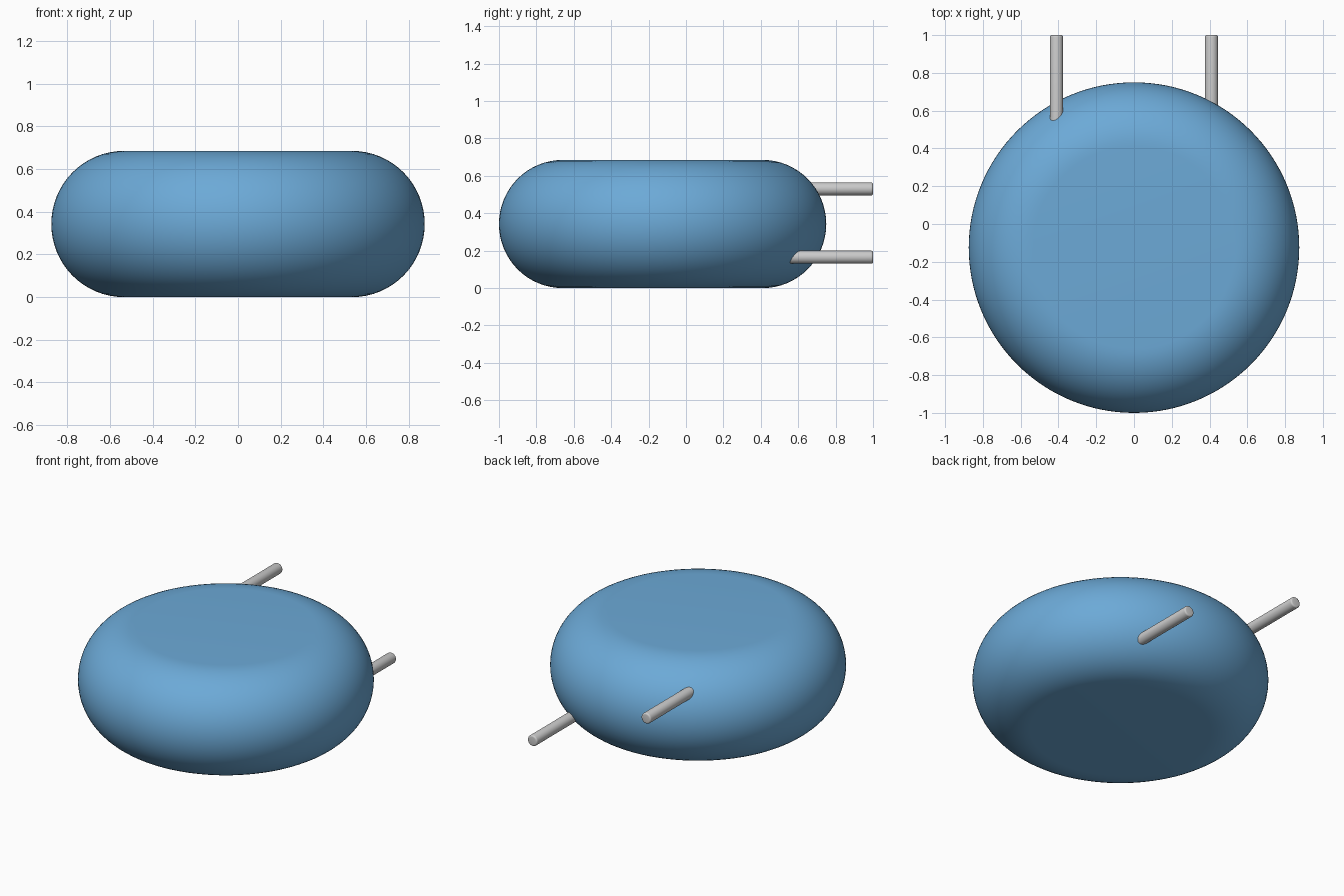
import bpy, bmesh, math
from mathutils import Vector, Matrix

if "Cube" in bpy.data.objects:
    bpy.data.objects.remove(bpy.data.objects["Cube"])

HEIGHT, FLAT_R, CENTER_Y = 0.685, 0.535, -0.125
EDGE_R = 0.34


def finish(bm, name, angle):
    mesh = bpy.data.meshes.new(name)
    bmesh.ops.recalc_face_normals(bm, faces=bm.faces)
    bm.to_mesh(mesh)
    bm.free()
    obj = bpy.data.objects.new(name, mesh)
    bpy.context.collection.objects.link(obj)
    bpy.ops.object.select_all(action='DESELECT')
    obj.select_set(True)
    bpy.context.view_layer.objects.active = obj
    bpy.ops.object.shade_smooth_by_angle(angle=math.radians(angle))
    return obj


def lathe(name, profile, matrix, steps, angle):
    """Spin an (r, z) profile round local z, then place it."""
    bm = bmesh.new()
    verts = [bm.verts.new((r, 0, z)) for r, z in profile]
    edges = [bm.edges.new(pair) for pair in zip(verts, verts[1:])]
    bmesh.ops.spin(bm, geom=verts + edges, cent=(0, 0, 0), axis=(0, 0, 1),
                   angle=math.tau, steps=steps)
    bmesh.ops.remove_doubles(bm, verts=bm.verts, dist=1e-5)
    bm.transform(matrix)
    return finish(bm, name, angle)


# Round vessel: flat top and bottom with a full-round rim
mid = HEIGHT / 2
rim = []
for i in range(33):
    a = -math.pi / 2 + math.pi * i / 32
    rim.append((FLAT_R + EDGE_R * math.cos(a), mid + mid * math.sin(a)))
body = lathe("body", [(0, 0)] + rim + [(0, HEIGHT)],
             Matrix.Translation((0, CENTER_Y, 0)), 128, 30)
blue = bpy.data.materials.new("blue")
blue.diffuse_color = (0.15, 0.40, 0.68, 1)
blue.use_nodes = True
blue.node_tree.nodes["Principled BSDF"].inputs["Base Color"].default_value = blue.diffuse_color
body.data.materials.append(blue)

# Two pipes leaving the back, each with a softened end
PIPE_R, START, END, SOFT = 0.035, 0.5, 1.0, 0.01
pipe = [(0, 0), (PIPE_R, 0), (PIPE_R, END - START - SOFT)]
for i in range(1, 5):
    a = math.pi / 2 * i / 4
    pipe.append((PIPE_R - SOFT + SOFT * math.cos(a),
                 END - START - SOFT + SOFT * math.sin(a)))
pipe.append((0, END - START))
for name, x, z in (("upper_pipe", -0.41, 0.53), ("lower_pipe", 0.41, 0.165)):
    place = Matrix.Translation((x, START, z)) @ Matrix.Rotation(-math.pi / 2, 4, 'X')
    lathe(name, pipe, place, 32, 40)
